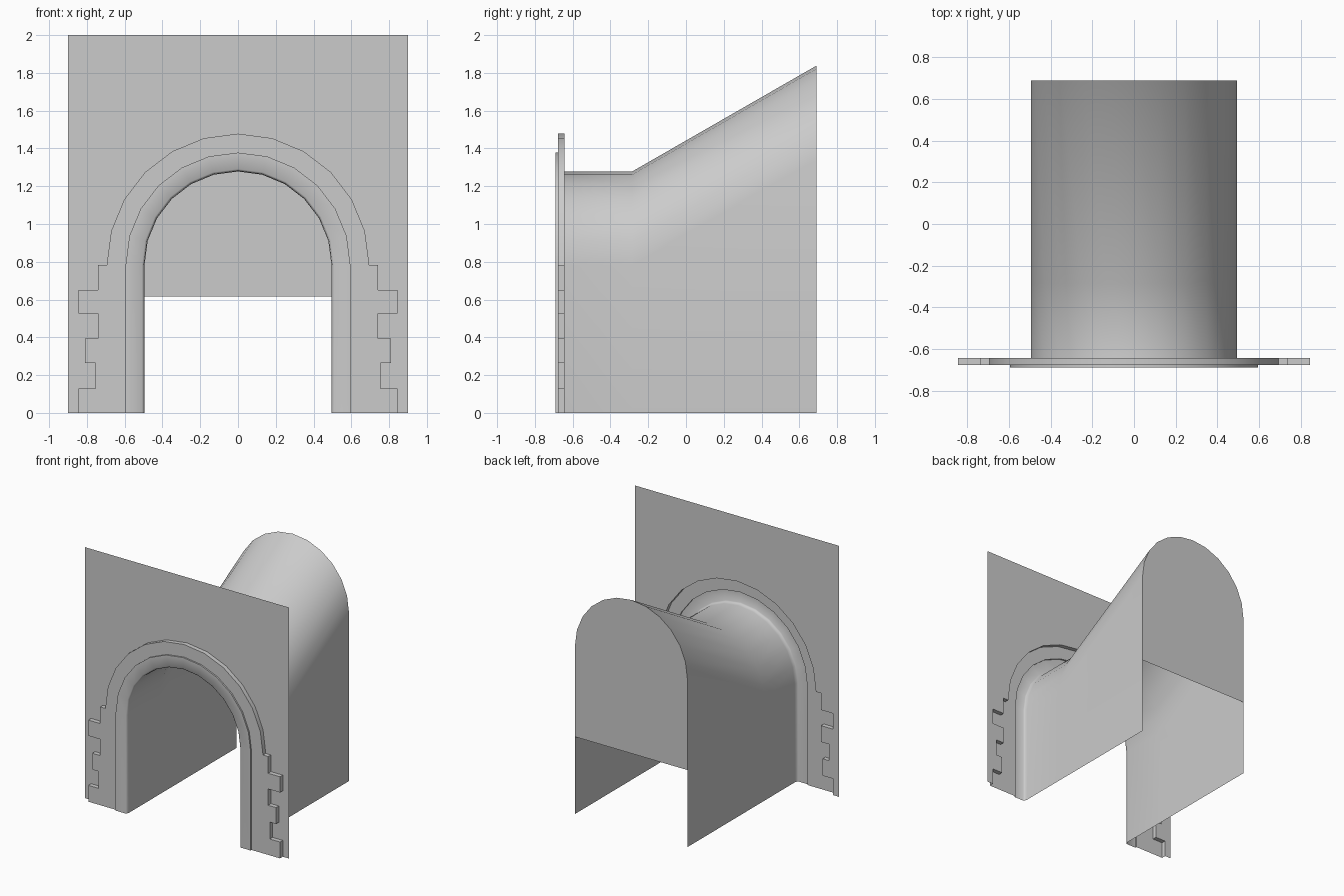
import bpy
from math import sin, cos, pi, radians

if "Cube" in bpy.data.objects:
    bpy.data.objects.remove(bpy.data.objects["Cube"])

SPRING = 0.783          # height where the arch begins
SEGS = 12               # facets in the half circle
WALL_Y, TRIM_Y, BAND_Y, BACK_Y = -0.643, -0.678, -0.69, 0.69


def arch(r, y, lift=0.0, base=0.0):
    """Open arch path running from right foot over the top to left foot."""
    zc = SPRING + lift
    arc = [(r * cos(pi * i / SEGS), y, zc + r * sin(pi * i / SEGS))
           for i in range(SEGS + 1)]
    return [(r, y, base)] + arc + [(-r, y, base)]


def trim_outline(y):
    """Arch with stepped stone blocks on both legs."""
    blocks = [(0.845, 0, 0.13), (0.755, 0.13, 0.265), (0.81, 0.265, 0.395),
              (0.74, 0.395, 0.525), (0.845, 0.525, 0.65), (0.74, 0.65, SPRING)]
    leg = [(x, y, z) for x, lo, hi in blocks for z in (lo, hi)]
    mirrored = [(-x, yy, z) for x, yy, z in reversed(leg)]
    return leg + arch(0.695, y)[1:-1] + mirrored


def make(name, verts, faces, angle=None):
    mesh = bpy.data.meshes.new(name)
    mesh.from_pydata(verts, [], faces)
    mesh.update()
    obj = bpy.data.objects.new(name, mesh)
    bpy.context.collection.objects.link(obj)
    if angle:
        bpy.ops.object.select_all(action='DESELECT')
        obj.select_set(True)
        bpy.context.view_layer.objects.active = obj
        bpy.ops.object.shade_smooth_by_angle(angle=radians(angle))
    return obj


def loft(name, rings, angle):
    """Skin a list of matching open paths."""
    n = len(rings[0])
    faces = [(k * n + i, k * n + i + 1, (k + 1) * n + i + 1, (k + 1) * n + i)
             for k in range(len(rings) - 1) for i in range(n - 1)]
    return make(name, [p for ring in rings for p in ring], faces, angle)


def plate(name, outer, inner=()):
    """Single flat face between an outer path and an inner path."""
    verts = list(outer) + list(reversed(inner))
    return make(name, verts, [tuple(range(len(verts)))])


# Facade wall with an opening that follows the trim
plate("facade_wall",
      [(0.9, WALL_Y, 0), (0.9, WALL_Y, 2), (-0.9, WALL_Y, 2), (-0.9, WALL_Y, 0)],
      trim_outline(WALL_Y))

# Raised stone trim: edge and front face
loft("trim_edge", [trim_outline(WALL_Y), trim_outline(TRIM_Y)], 30)
plate("trim_face", trim_outline(TRIM_Y), arch(0.595, TRIM_Y))

# Inner band, rounded lip and tunnel with rising roof
loft("tunnel", [arch(0.595, TRIM_Y), arch(0.595, BAND_Y), arch(0.508, BAND_Y),
                arch(0.499, -0.682), arch(0.495, -0.66), arch(0.495, -0.285),
                arch(0.495, BACK_Y, 0.56)], 50)

# Panel closing the upper part of the far end
plate("back_panel", arch(0.495, BACK_Y, 0.56, 0.615))
